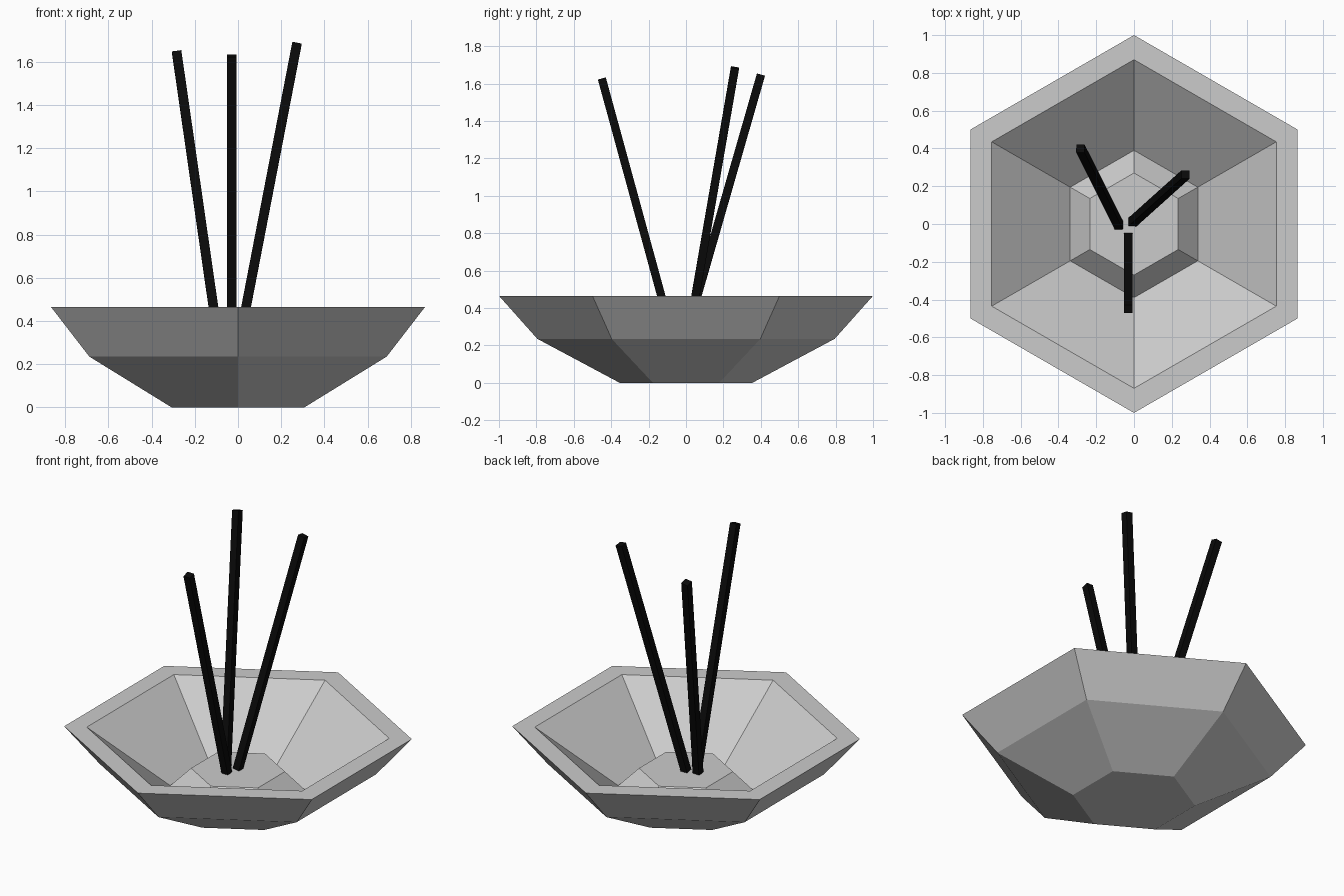
import bpy, bmesh, math
from mathutils import Vector

if "Cube" in bpy.data.objects:
    bpy.data.objects.remove(bpy.data.objects["Cube"])


def make_object(name, bm):
    bmesh.ops.recalc_face_normals(bm, faces=bm.faces[:])
    mesh = bpy.data.meshes.new(name)
    bm.to_mesh(mesh)
    bm.free()
    ob = bpy.data.objects.new(name, mesh)
    bpy.context.collection.objects.link(ob)
    return ob


# Hexagonal bowl: (radius, height) from the base, over the rim, to the raised floor
profile = [(0.355, 0), (0.795, 0.235), (1.0, 0.465),
           (0.87, 0.465), (0.39, 0.115), (0.27, 0.23)]
bm = bmesh.new()
rings = []
for r, z in profile:
    angles = [math.radians(30 + 60 * i) for i in range(6)]
    rings.append([bm.verts.new((r * math.cos(a), r * math.sin(a), z)) for a in angles])
for lower, upper in zip(rings, rings[1:]):
    for i in range(6):
        j = (i + 1) % 6
        bm.faces.new((lower[i], lower[j], upper[j], upper[i]))
bm.faces.new(rings[0])
bm.faces.new(rings[-1])
make_object("bowl", bm)

# Black square sticks leaning outwards from the bowl floor
black = bpy.data.materials.new("black")
black.diffuse_color = (0.003, 0.003, 0.003, 1)
black.use_nodes = True
black.node_tree.nodes["Principled BSDF"].inputs["Base Color"].default_value = black.diffuse_color


def stick(name, bottom, top, width=0.044):
    bottom, top = Vector(bottom), Vector(top)
    axis = top - bottom
    bm = bmesh.new()
    bmesh.ops.create_cube(bm, size=1)
    bmesh.ops.scale(bm, vec=(width, width, axis.length), verts=bm.verts)
    ob = make_object(name, bm)
    ob.location = (bottom + top) / 2
    ob.rotation_mode = 'QUATERNION'
    ob.rotation_quaternion = Vector((0, 0, 1)).rotation_difference(axis)
    ob.data.materials.append(black)


stick("left_stick", (-0.08, -0.007, 0.23), (-0.284, 0.40, 1.645))
stick("right_stick", (-0.008, 0.01, 0.23), (0.273, 0.262, 1.685))
stick("front_stick", (-0.03, -0.068, 0.23), (-0.03, -0.45, 1.627))
